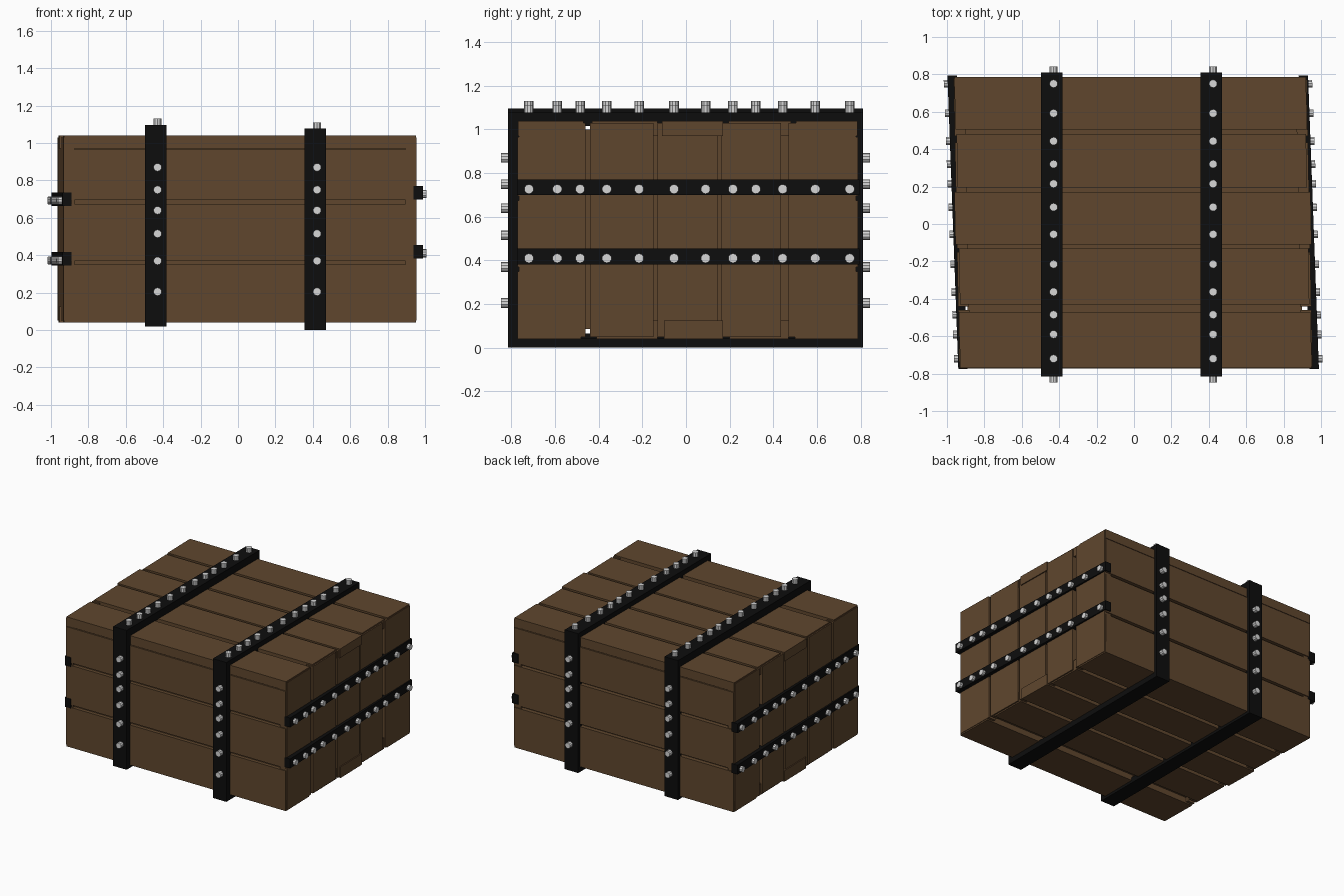
import bpy, bmesh
from mathutils import Vector, Matrix

if "Cube" in bpy.data.objects:
    bpy.data.objects.remove(bpy.data.objects["Cube"])


def material(name, rgb):
    m = bpy.data.materials.new(name)
    m.diffuse_color = (*rgb, 1)
    m.use_nodes = True
    m.node_tree.nodes["Principled BSDF"].inputs["Base Color"].default_value = m.diffuse_color
    return m


WOOD = material("brown_wood", (0.115, 0.062, 0.027))
IRON = material("black_iron", (0.004, 0.004, 0.004))
STEEL = material("pale_steel", (0.68, 0.68, 0.68))


def add_box(bm, x, y, z):
    size = Vector((x[1] - x[0], y[1] - y[0], z[1] - z[0]))
    mid = Vector((x[0] + x[1], y[0] + y[1], z[0] + z[1])) / 2
    bmesh.ops.create_cube(bm, size=1, matrix=Matrix.Translation(mid) @ Matrix.Diagonal((*size, 1)))


def add_rivet(bm, base, direction, length=0.033, radius=0.022):
    # starts slightly below the strap surface
    d = Vector(direction).normalized()
    rot = d.to_track_quat('Z', 'Y').to_matrix().to_4x4()
    mid = Vector(base) + d * (length / 2 - 0.005)
    bmesh.ops.create_cone(bm, cap_ends=True, segments=10, radius1=radius, radius2=radius,
                          depth=length + 0.01, matrix=Matrix.Translation(mid) @ rot)


def finish(bm, name, mat, shear=0.0):
    for v in bm.verts:
        v.co.x -= shear * v.co.y
    me = bpy.data.meshes.new(name)
    bm.to_mesh(me)
    bm.free()
    me.materials.append(mat)
    ob = bpy.data.objects.new(name, me)
    bpy.context.collection.objects.link(ob)
    return ob


def planks(name, boxes):
    bm = bmesh.new()
    for b in boxes:
        add_box(bm, *b)
    finish(bm, name, WOOD, 0.02)


L, R = -0.945, 0.935
TOP = [(-0.77, -0.47), (-0.43, -0.13), (-0.11, 0.17), (0.195, 0.48), (0.505, 0.785)]
BOTTOM = [(-0.77, -0.48), (-0.41, -0.13), (-0.10, 0.17), (0.20, 0.47), (0.50, 0.785)]
END = [(-0.765, -0.46), (-0.44, -0.15), (-0.13, 0.145), (0.16, 0.435), (0.47, 0.78)]
SIDE = [(0.04, 0.35), (0.37, 0.675), (0.695, 0.965)]
OVER = [0, -0.006, 0.012, -0.006, 0]  # small end overhangs

# wooden crate
planks("crate_core", [((-0.90, 0.89), (-0.745, 0.755), (0.085, 1.0))])
planks("top_planks", [((L - o, R + o), y, (0.97, 1.04)) for y, o in zip(TOP, OVER)])
planks("bottom_planks", [((L - o, R + o), y, (0.04, 0.125)) for y, o in zip(BOTTOM, OVER)])
planks("front_planks", [((L + 0.002, R - 0.002), (-0.772, -0.72), z) for z in SIDE])
planks("back_planks", [((L + 0.002, R - 0.002), (0.73, 0.787), z) for z in SIDE])
planks("right_end_planks", [((0.88, R + 0.004), y, (0.05, 1.03)) for y in END])
planks("left_end_planks", [((L - 0.004, -0.89), y, (0.05, 1.03)) for y in END])

# iron bands looping around the crate, with rivets on top, front and back
ROW_Y = [-0.72, -0.59, -0.485, -0.363, -0.215, -0.055, 0.09, 0.215, 0.32, 0.443, 0.592, 0.75]
ROW_Z = [0.205, 0.37, 0.515, 0.64, 0.75, 0.87]
for side, cx, z0, z1 in (("left", -0.44, 0.02, 1.097), ("right", 0.413, 0.0, 1.077)):
    x = (cx - 0.058, cx + 0.058)
    bm = bmesh.new()
    add_box(bm, x, (-0.815, -0.765), (z0, z1))
    add_box(bm, x, (0.765, 0.81), (z0, z1))
    add_box(bm, x, (-0.765, 0.765), (z0, z0 + 0.045))
    add_box(bm, x, (-0.765, 0.765), (z1 - 0.06, z1))
    finish(bm, side + "_band", IRON)

    bm = bmesh.new()
    for y in ROW_Y:
        add_rivet(bm, (cx + 0.01, y, z1), (0, 0, 1))
    for z in ROW_Z:
        add_rivet(bm, (cx + 0.01, -0.815, z), (0, -1, 0))
        add_rivet(bm, (cx + 0.01, 0.81, z), (0, 1, 0))
    finish(bm, side + "_band_rivets", STEEL)

# slightly skewed iron strips across both ends
for side, s, outer, heights in (("left", -1, 0.968, (0.38, 0.70)), ("right", 1, 0.960, (0.418, 0.735))):
    strips, rivets = bmesh.new(), bmesh.new()
    for z in heights:
        add_box(strips, sorted((s * (outer - 0.05), s * outer)), (-0.775, 0.795), (z - 0.036, z + 0.036))
        for y in ROW_Y:
            add_rivet(rivets, (s * outer, y, z - 0.008), (s, 0, 0), 0.021)
    finish(strips, side + "_end_strips", IRON, 0.037)
    finish(rivets, side + "_end_rivets", STEEL, 0.037)
